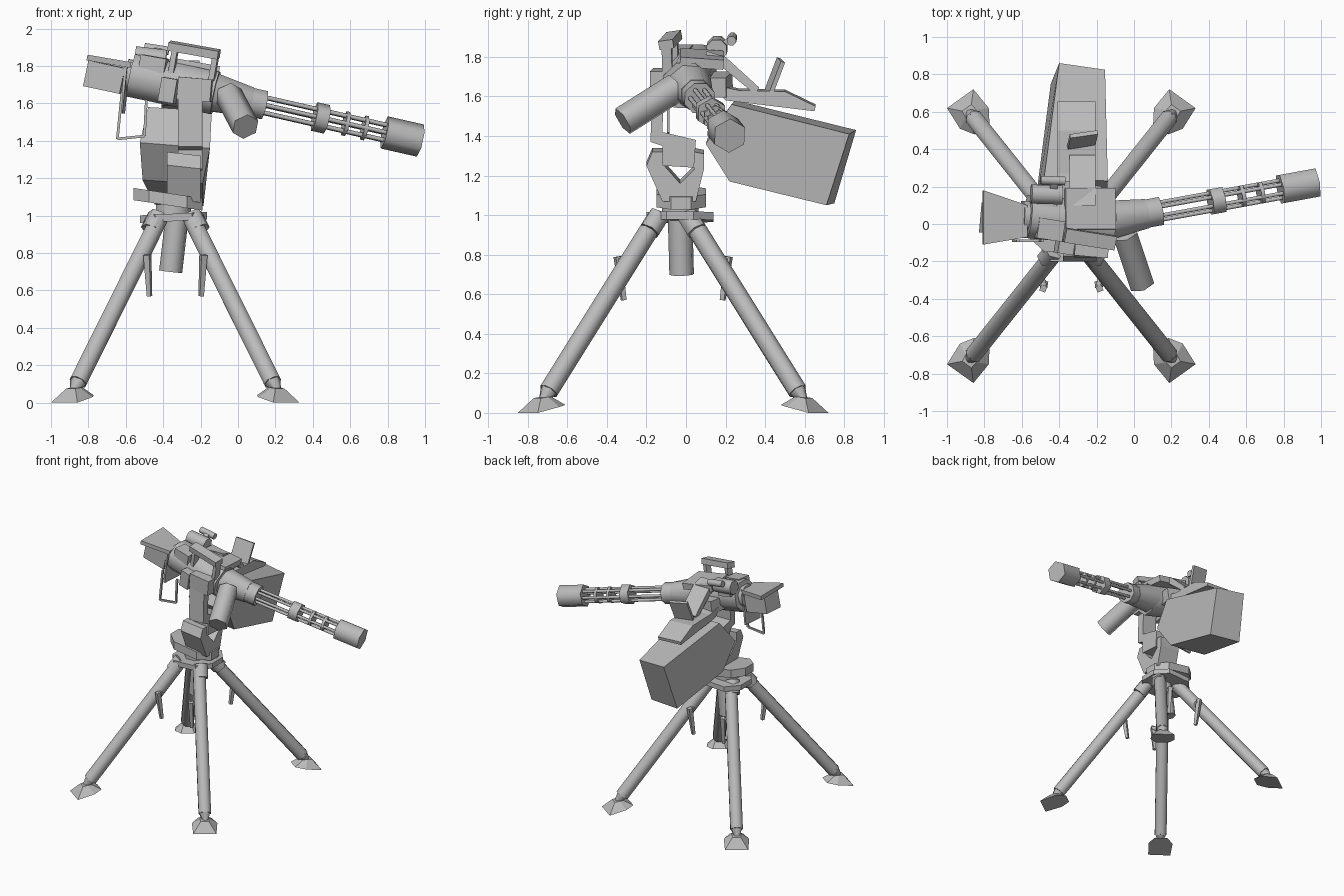
import bpy, bmesh, math
from mathutils import Vector, Matrix

metal = bpy.data.materials.new("light_grey_metal")
metal.diffuse_color = (0.5, 0.5, 0.5, 1)


def add(name, verts, faces, smooth=None):
    me = bpy.data.meshes.new(name)
    me.from_pydata([tuple(v) for v in verts], [], faces)
    bm = bmesh.new()
    bm.from_mesh(me)
    bmesh.ops.recalc_face_normals(bm, faces=bm.faces)
    bm.to_mesh(me)
    bm.free()
    me.materials.append(metal)
    ob = bpy.data.objects.new(name, me)
    bpy.context.collection.objects.link(ob)
    if smooth:
        bpy.ops.object.select_all(action='DESELECT')
        ob.select_set(True)
        bpy.context.view_layer.objects.active = ob
        bpy.ops.object.shade_smooth_by_angle(angle=math.radians(smooth))
    return ob


def loft(name, a, b, smooth=None):
    """Solid between two matching outlines."""
    n = len(a)
    faces = [tuple(range(n)), tuple(range(n, 2 * n))]
    faces += [(i, (i + 1) % n, n + (i + 1) % n, n + i) for i in range(n)]
    return add(name, list(a) + list(b), faces, smooth)


def tube(name, p, q, r, r2=None, n=8, smooth=62):
    p, q = Vector(p), Vector(q)
    rot = (q - p).to_track_quat('Z', 'Y')
    ring = [Vector((math.cos(t), math.sin(t), 0)) for t in
            ((i + 0.5) * 2 * math.pi / n for i in range(n))]
    return loft(name, [p + rot @ (v * r) for v in ring],
                [q + rot @ (v * (r if r2 is None else r2)) for v in ring], smooth)


def box(name, c, size, pitch=0, yaw=0, roll=0):
    m = (Matrix.Translation(c) @ Matrix.Rotation(math.radians(yaw), 4, 'Z')
         @ Matrix.Rotation(math.radians(pitch), 4, 'Y')
         @ Matrix.Rotation(math.radians(roll), 4, 'X'))
    x, y, z = (s / 2 for s in size)
    sq = [(-x, -y), (x, -y), (x, y), (-x, y)]
    return loft(name, [m @ Vector((a, b, -z)) for a, b in sq],
                [m @ Vector((a, b, z)) for a, b in sq])


def side_profile(name, pts, x0, x1, dz=0):
    """Outline in y, z carried across x; dz drops the right end."""
    return loft(name, [(x0, y, z) for y, z in pts], [(x1, y, z - dz) for y, z in pts])


# Four legs with ankles, feet and hanging clips
CX, CY = -0.335, -0.065
for sx in (-1, 1):
    for sy in (-1, 1):
        tag = ("left" if sx < 0 else "right") + ("_front" if sy < 0 else "_back")

        def P(x, y, z):
            return Vector((CX + sx * x, CY + sy * y, z))
        tube("leg_" + tag, P(0.52, 0.63, 0.11), P(0.09, 0.09, 0.975), 0.05)
        tube("leg_lug_" + tag, P(0.13, 0.12, 0.92), P(0.09, 0.07, 1.0), 0.058, n=6)
        tube("ankle_" + tag, P(0.545, 0.66, 0.065), P(0.515, 0.624, 0.12), 0.022, 0.05, 6)
        u, v = Vector((0.58, 0.81)), Vector((0.81, -0.58))
        outer = Vector((0.594, 0.735))

        def foot_ring(pts):
            return [P(*(outer + u * a + v * b), z) for a, b, z in pts]
        base = [(0, -.087, .0), (0, .087, .0), (-.13, .095, .03),
                (-.2, .05, .04), (-.2, -.05, .04), (-.13, -.095, .03)]
        top = [(-.06, -.03, .075), (-.06, .03, .075), (-.10, .035, .08),
               (-.13, .03, .08), (-.13, -.03, .08), (-.10, -.035, .08)]
        loft("foot_" + tag, foot_ring(base), foot_ring(top))
        tube("clip_pin_" + tag, P(0.17, 0.20, 0.76), P(0.145, 0.28, 0.77), 0.022, n=6)
        tube("clip_bar_" + tag, P(0.15, 0.28, 0.79), P(0.138, 0.25, 0.57), 0.024, 0.016, 4, None)

# Centre post, hub plate and turntable
tube("centre_post", (-0.36, -0.022, 0.7), (-0.325, -0.03, 1.0), 0.063)


def oval(x, y, z, rx, ry, slope):
    return [(x + rx * a, y + ry * b, z - slope * rx * a) for a, b in
            ((-1, -.4), (-.55, -1), (.55, -1), (1, -.4), (1, .4), (.55, 1), (-.55, 1), (-1, .4))]


loft("hub_plate", oval(-0.345, -0.03, 0.97, 0.18, 0.17, -0.05),
     oval(-0.345, -0.03, 1.01, 0.18, 0.17, -0.05))
tube("hub_collar", (-0.345, -0.03, 1.0), (-0.345, -0.03, 1.06), 0.1)
loft("turntable", oval(-0.375, -0.025, 1.055, 0.185, 0.125, 0.15),
     oval(-0.375, -0.025, 1.12, 0.185, 0.125, 0.15))

# Yoke and bent support arm
side_profile("yoke", [(-.2, 1.27), (-.17, 1.34), (-.11, 1.34), (-.11, 1.27), (-.03, 1.18),
                      (.04, 1.25), (.04, 1.34), (.09, 1.33), (.09, 1.25), (.05, 1.09),
                      (-.12, 1.09)], -0.38, -0.2, 0.02)
side_profile("support_arm", [(-.17, 1.63), (-.11, 1.63), (-.12, 1.42), (.05, 1.38),
                             (.04, 1.24), (-.12, 1.25), (-.12, 1.35), (-.18, 1.37)],
             -0.32, -0.19)

# Gun body
tube("body", (-0.57, 0.04, 1.75), (-0.12, 0.0, 1.655), 0.125)
tube("body_rear_ring", (-0.6, 0.04, 1.755), (-0.5, 0.035, 1.735), 0.09)
box("body_top_block", (-0.45, -0.03, 1.81), (0.14, 0.11, 0.08), 10, -9)
box("arm_head", (-0.23, -0.12, 1.675), (0.18, 0.11, 0.12), 5, -5)
box("side_block", (-0.37, -0.11, 1.67), (0.085, 0.1, 0.13), 10, -9)
box("top_cover", (-0.235, 0.08, 1.79), (0.27, 0.22, 0.05), 10, 0, -4)

# Carry handle
box("handle_bar", (-0.235, -0.08, 1.885), (0.275, 0.075, 0.045), 10, -9, 8)
for x, y, z in ((-0.345, -0.065, 1.83), (-0.13, -0.095, 1.79)):
    box("handle_post", (x, y, z), (0.03, 0.05, 0.14), 10, -9)

# Sight on the rear top
tube("sight_drum", (-0.55, 0.16, 1.855), (-0.385, 0.155, 1.835), 0.055)
tube("sight_tube", (-0.5, 0.235, 1.9), (-0.37, 0.23, 1.88), 0.025)
box("sight_stem", (-0.43, 0.2, 1.87), (0.04, 0.07, 0.03), 0, 0, 35)
box("sight_mount", (-0.47, 0.13, 1.8), (0.11, 0.1, 0.06), 10)

# Rear grip box, hood and trigger frame
box("rear_box", (-0.71, 0.025, 1.74), (0.2, 0.16, 0.14), 12, -5)
loft("rear_hood",
     [(-.81, -.11, 1.83), (-.575, -.07, 1.79), (-.575, .1, 1.79), (-.81, .18, 1.83)],
     [(-.805, -.11, 1.86), (-.57, -.07, 1.82), (-.57, .1, 1.82), (-.805, .18, 1.86)])
box("rear_plate", (-0.605, 0.02, 1.68), (0.015, 0.17, 0.27), 6, -5)
frame = [(-.62, -.09, 1.66), (-.645, -.09, 1.41), (-.5, -.09, 1.425), (-.49, -.09, 1.62)]
for a, b in zip(frame, frame[1:]):
    tube("trigger_frame", a, b, 0.01, n=4)

# Drive motor
tube("motor", (-0.05, -0.05, 1.645), (0.04, -0.32, 1.475), 0.075, n=6)

# Barrel cluster along a tilted axis
O = Vector((0.12, 0.065, 1.595))
A = Vector((0.96, 0.175, -0.218)).normalized()
side = A.cross(Vector((0, 0, 1))).normalized()
up = side.cross(A)


def at(t):
    return O + A * t


tube("barrel_cone", (-0.2, 0.01, 1.675), at(-0.06), 0.12, 0.085)
tube("barrel_collar", at(-0.08), at(0.02), 0.082)
for i in range(6):
    a = i * math.pi / 3
    off = (side * math.cos(a) + up * math.sin(a)) * 0.047
    tube("barrel", at(0) + off, at(0.7) + off, 0.012, n=6)
for t0, t1, r in ((.3, .37, .078), (.465, .485, .066), (.57, .59, .066)):
    tube("barrel_clamp", at(t0), at(t1), r, n=6)
tube("muzzle", at(0.69), at(0.89), 0.088, n=6)

# Ammunition box, tapered toward the far end
left = [(-.48, .25, 1.58), (-.40, .86, 1.43), (-.445, .75, 1.06), (-.51, .25, 1.19), (-.525, .11, 1.39)]
right = [(-.14, .23, 1.56), (-.155, .825, 1.41), (-.185, .71, 1.05), (-.19, .22, 1.17), (-.15, .10, 1.36)]
loft("ammo_box", left, right)

# Feed chute with its wide lower guide and flap
side_profile("feed_chute", [(.1, 1.83), (.2, 1.8), (.37, 1.645), (.35, 1.61), (.18, 1.75), (.1, 1.78)],
             -0.345, -0.205)
side_profile("chute_guide", [(.13, 1.67), (.27, 1.64), (.5, 1.635), (.655, 1.56), (.65, 1.535), (.2, 1.59)],
             -0.41, -0.205, 0.01)
box("chute_flap", (-0.275, 0.45, 1.705), (0.15, 0.022, 0.17), 8, 8, -20)
box("chute_side", (-0.3, 0.14, 1.66), (0.22, 0.16, 0.1), 8, -9)
